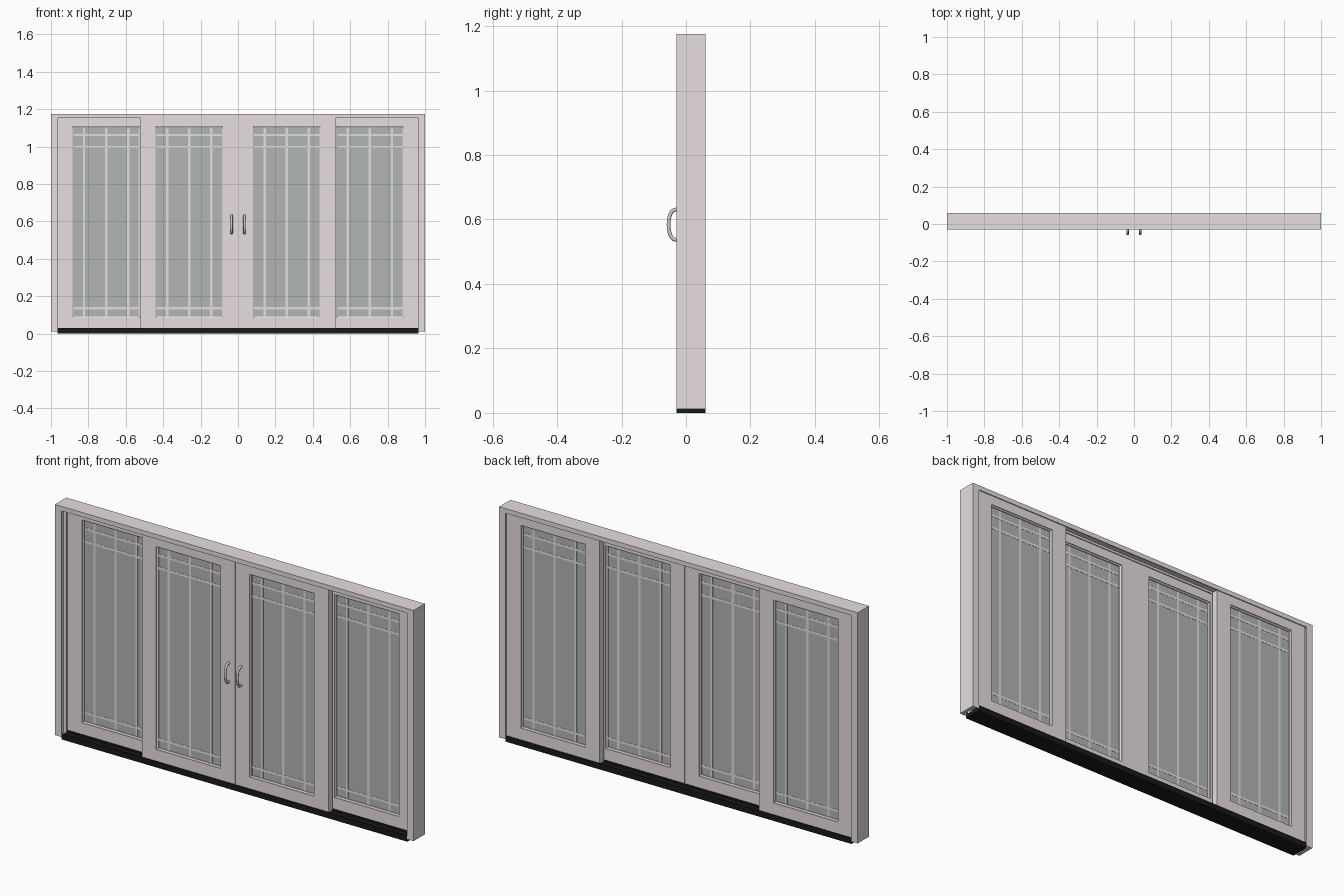
import bpy, bmesh, math
from mathutils import Vector

if "Cube" in bpy.data.objects:
    bpy.data.objects.remove(bpy.data.objects["Cube"])


def material(name, rgba):
    m = bpy.data.materials.new(name)
    m.diffuse_color = rgba
    m.use_nodes = True
    m.node_tree.nodes["Principled BSDF"].inputs["Base Color"].default_value = m.diffuse_color
    return m


PAINT = material("painted_frame", (0.80, 0.73, 0.75, 1))
BLACK = material("black_sill", (0.01, 0.01, 0.01, 1))
GLASS = material("glass", (0.45, 0.47, 0.47, 0.5))


def finish(name, bm, mat):
    bmesh.ops.recalc_face_normals(bm, faces=bm.faces)
    me = bpy.data.meshes.new(name)
    bm.to_mesh(me)
    bm.free()
    ob = bpy.data.objects.new(name, me)
    bpy.context.collection.objects.link(ob)
    if mat:
        me.materials.append(mat)
    return ob


def add_box(bm, x, y, z):
    lo, hi = Vector((x[0], y[0], z[0])), Vector((x[1], y[1], z[1]))
    vs = bmesh.ops.create_cube(bm, size=1)["verts"]
    for v in vs:
        v.co = (lo + hi) / 2 + v.co * (hi - lo)


def extrude(name, points, vec, mat):
    bm = bmesh.new()
    face = bm.faces.new([bm.verts.new(p) for p in points])
    new = bmesh.ops.extrude_face_region(bm, geom=[face])["geom"]
    bmesh.ops.translate(bm, vec=vec, verts=[g for g in new if isinstance(g, bmesh.types.BMVert)])
    # the extrude keeps the starting cap, closing the solid
    return finish(name, bm, mat)


def comb(base, tip, outer):
    """Two-channel track section as (y, depth) pairs."""
    fins = [(-0.03, -0.025), (0.0125, 0.0175), (0.055, 0.06)]
    pts = [(-0.03, outer)]
    for i, (a, b) in enumerate(fins):
        pts += [(a, base)] if i else []
        pts += [(a, tip), (b, tip)]
        pts += [(b, base)] if i < 2 else []
    return pts + [(0.06, outer)]


# side jambs, head and sill, all with two sliding channels
for side, s in (("left", -1), ("right", 1)):
    extrude(side + "_jamb", [(s * d, y, 0.012) for y, d in comb(0.982, 0.965, 1.0)], (0, 0, 1.163), PAINT)
extrude("head", [(-0.982, y, d) for y, d in comb(1.163, 1.152, 1.175)], (1.964, 0, 0), PAINT)
extrude("sill", [(-0.965, y, d) for y, d in comb(0.02, 0.029, 0.0)], (1.93, 0, 0), BLACK)


def ring(bm, x0, x1, z0, z1, y):
    return [bm.verts.new(p) for p in ((x0, y, z0), (x1, y, z0), (x1, y, z1), (x0, y, z1))]


def panel(name, x0, y0):
    """Framed glass leaf with sloped glazing bead and prairie style bars."""
    w, t = 0.52, 0.033
    x1, y1, ym = x0 + w, y0 + t, y0 + t / 2
    gx0, gx1, gz0, gz1 = x0 + 0.08, x1 - 0.08, 0.086, 1.109
    b = 0.006
    bm = bmesh.new()
    rings = [
        ring(bm, x0, x1, 0.024, 1.156, y0),
        ring(bm, gx0, gx1, gz0, gz1, y0),
        ring(bm, gx0, gx1, gz0, gz1, y0 + 0.004),
        ring(bm, gx0 + b, gx1 - b, gz0 + b, gz1 - b, y0 + 0.008),
        ring(bm, gx0 + b, gx1 - b, gz0 + b, gz1 - b, y1 - 0.008),
        ring(bm, gx0, gx1, gz0, gz1, y1 - 0.004),
        ring(bm, gx0, gx1, gz0, gz1, y1),
        ring(bm, x0, x1, 0.024, 1.156, y1),
    ]
    for i, r in enumerate(rings):
        q = rings[(i + 1) % len(rings)]
        for k in range(4):
            n = (k + 1) % 4
            bm.faces.new((r[k], r[n], q[n], q[k]))
    finish(name + "_panel", bm, PAINT)

    bm = bmesh.new()
    add_box(bm, (gx0, gx1), (ym - 0.004, ym + 0.004), (gz0, gz1))
    finish(name + "_glass", bm, GLASS)

    bm = bmesh.new()
    cx, h, y = (x0 + x1) / 2, 0.006, (ym - 0.005, ym + 0.005)
    for dx in (-0.118, 0, 0.118):
        add_box(bm, (cx + dx - h, cx + dx + h), y, (gz0, gz1))
    for z in (0.135, 0.998, 1.062):
        add_box(bm, (gx0, gx1), y, (z - h, z + h))
    finish(name + "_bars", bm, PAINT)


# two sliding leaves in front, two fixed leaves behind
panel("left_sliding", -0.5205, -0.0225)
panel("right_sliding", 0.0005, -0.0225)
panel("left_fixed", -0.965, 0.0195)
panel("right_fixed", 0.445, 0.0195)

# curved pull handles
for side, s in (("left", -1), ("right", 1)):
    cu = bpy.data.curves.new(side + "_handle", "CURVE")
    cu.dimensions = "3D"
    cu.bevel_depth, cu.bevel_resolution, cu.use_fill_caps = 0.0062, 3, True
    path = [(-0.02, 0.047)]
    for i in range(13):
        a = math.pi / 2 - math.pi * i / 12
        c = math.cos(a)
        path.append((-0.030 - 0.024 * c ** 0.8 if c > 1e-6 else -0.030, 0.047 * math.sin(a)))
    path.append((-0.02, -0.047))
    sp = cu.splines.new("POLY")
    sp.points.add(len(path) - 1)
    for p, (y, z) in zip(sp.points, path):
        p.co = (s * 0.034, y, 0.584 + z, 1)
    sp.use_smooth = True
    ob = bpy.data.objects.new(side + "_handle", cu)
    bpy.context.collection.objects.link(ob)
